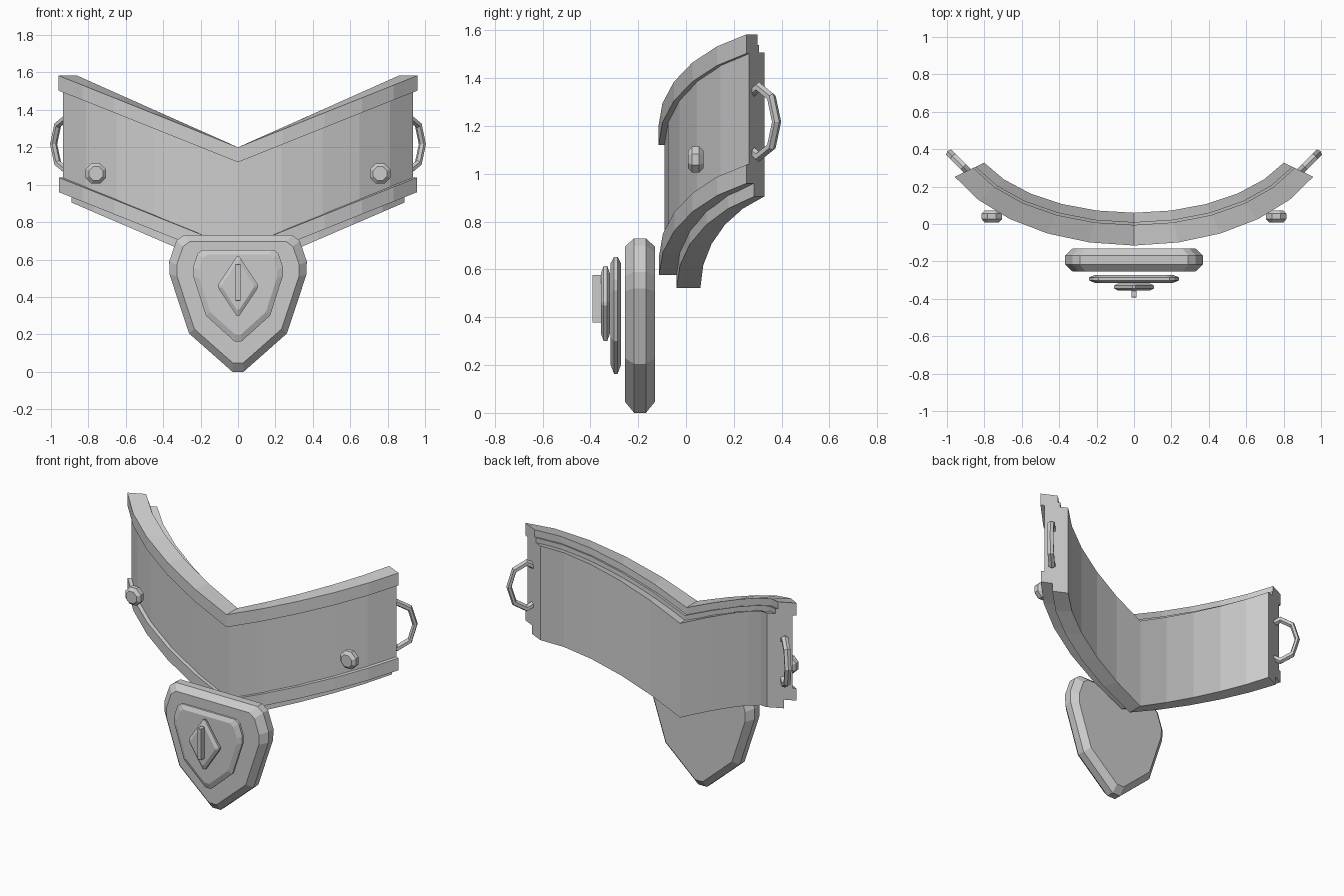
import bpy, bmesh
from math import sin, cos, radians, pi

if "Cube" in bpy.data.objects:
    bpy.data.objects.remove(bpy.data.objects["Cube"])

END = radians(64.5)   # half sweep of the collar
RISE = 0.383          # how far the collar climbs towards its ends


def make_object(name, bm):
    bmesh.ops.recalc_face_normals(bm, faces=bm.faces)
    me = bpy.data.meshes.new(name)
    bm.to_mesh(me)
    bm.free()
    ob = bpy.data.objects.new(name, me)
    bpy.context.collection.objects.link(ob)
    return ob


def loft(name, rings):
    """Skin equal-length closed loops and cap both ends."""
    bm = bmesh.new()
    loops = [[bm.verts.new(p) for p in ring] for ring in rings]
    n = len(loops[0])
    for a, b in zip(loops, loops[1:]):
        for i in range(n):
            j = (i + 1) % n
            bm.faces.new((a[i], a[j], b[j], b[i]))
    bm.faces.new(loops[0])
    bm.faces.new(loops[-1])
    return make_object(name, bm)


def collar_band(name, d0, d1, z0, z1, steps=5):
    """V-shaped band on an elliptical sweep; d is the offset outward from the inner face."""
    rings = []
    for k in range(-steps, steps + 1):
        t = END * k / steps
        lift = RISE * abs(sin(t)) / sin(END)
        rings.append([((0.887 + d) * sin(t), 0.53 - (0.470 + d) * cos(t), z + lift)
                      for d, z in ((d0, z0), (d1, z0), (d1, z1), (d0, z1))])
    return loft(name, rings)


def chamfered_plate(name, half, y0, y1, zc, inset, chamfer):
    """Symmetric outline in xz, extruded along y with chamfered rims."""
    outline = half + [(-x, z) for x, z in reversed(half) if x > 0]
    rings = []
    for y, s in ((y0, inset), (y0 + chamfer, 1), (y1 - chamfer, 1), (y1, inset)):
        rings.append([(x * s, y, zc + (z - zc) * s) for x, z in outline])
    return loft(name, rings)


# Collar: inner lining, outer panel, upper and lower trim
collar_band("collar_lining", 0.0, 0.10, 0.522, 1.124)
collar_band("collar_panel", 0.05, 0.15, 0.61, 1.155)
collar_band("upper_trim", 0.065, 0.175, 1.12, 1.20)
collar_band("lower_trim", 0.065, 0.173, 0.577, 0.655)

# Shield pendant and its raised layer
shield = [(0.29, 0.73), (0.33, 0.70), (0.368, 0.59), (0.366, 0.52),
          (0.262, 0.205), (0.03, 0.0)]
chamfered_plate("shield_pendant", shield, -0.255, -0.13, 0.42, 0.89, 0.038)
inner = [(x * 0.655, 0.163 + z * 0.67) for x, z in shield]
chamfered_plate("shield_layer", inner, -0.315, -0.272, 0.45, 0.87, 0.014)

# Diamond boss with central ridge
diamond = [(0.0, 0.62), (0.107, 0.46), (0.0, 0.297)]
diamond = [(0.008, 0.615), (0.107, 0.465), (0.107, 0.45), (0.008, 0.30)]
chamfered_plate("diamond_boss", diamond, -0.356, -0.318, 0.458, 0.80, 0.012)
ridge = [(0.013, 0.577), (0.013, 0.378)]
chamfered_plate("ridge_bar", ridge, -0.392, -0.354, 0.478, 0.97, 0.003)

for side, label in ((-1, "left"), (1, "right")):
    # Octagonal rivet
    rings = []
    for y, r in ((0.008, 0.040), (0.026, 0.059), (0.055, 0.059), (0.073, 0.040)):
        rings.append([(side * 0.76 + r * cos(pi / 8 + i * pi / 4), y,
                       1.06 + r * sin(pi / 8 + i * pi / 4)) for i in range(8)])
    loft("rivet_" + label, rings)

    # Oval strap ring
    bpy.ops.mesh.primitive_torus_add(major_segments=8, minor_segments=6,
                                     major_radius=0.145, minor_radius=0.022)
    ring = bpy.context.object
    ring.name = "strap_ring_" + label
    ring.scale = (0.72, 1, 1)
    ring.rotation_euler = (pi / 2, 0, side * pi / 4)
    ring.location = (side * 0.912, 0.305, 1.217)
